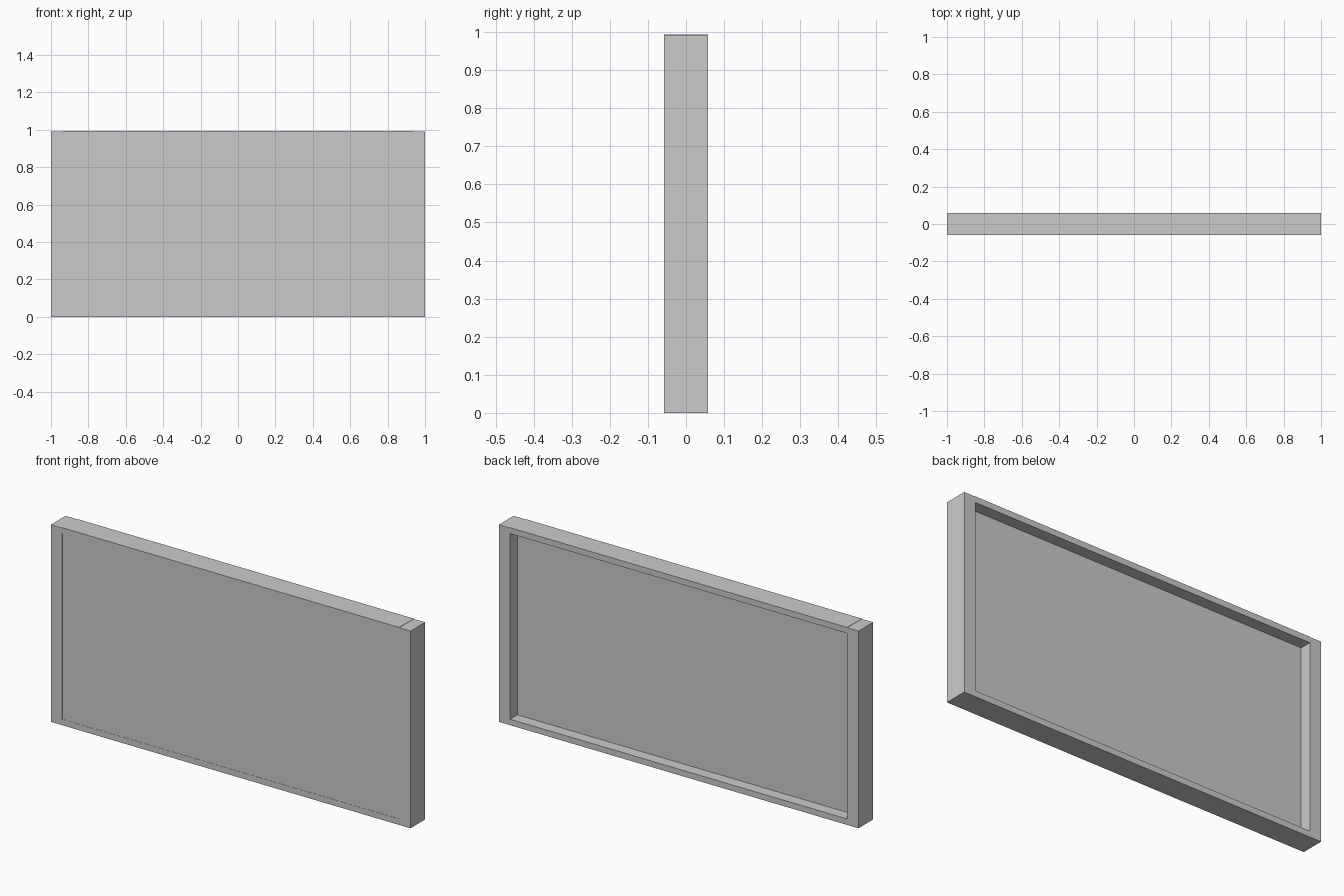
import bpy

if "Cube" in bpy.data.objects:
    bpy.data.objects.remove(bpy.data.objects["Cube"])

W, D, H = 2.0, 0.116, 0.993     # overall size
POST, RAIL = 0.063, 0.03        # post width, rail height


def material(name, v):
    m = bpy.data.materials.new(name)
    m.diffuse_color = (v, v, v, 1)
    m.use_nodes = True
    m.node_tree.nodes["Principled BSDF"].inputs["Base Color"].default_value = m.diffuse_color
    return m


def box(name, lo, hi, mat):
    bpy.ops.mesh.primitive_cube_add(size=1, location=[(a + b) / 2 for a, b in zip(lo, hi)])
    o = bpy.context.object
    o.name = name
    o.scale = [b - a for a, b in zip(lo, hi)]
    bpy.ops.object.transform_apply(location=False, rotation=False, scale=True)
    o.data.materials.append(mat)
    return o


frame_mat = material("frame_grey", 0.55)
panel_mat = material("panel_grey", 0.62)
inner = W / 2 - POST

# Side posts, a hair lower than the top rail
for side, s in (("left", -1), ("right", 1)):
    x0, x1 = sorted((s * inner, s * W / 2))
    box(f"{side}_post", (x0, -D / 2, 0), (x1, D / 2, H - 0.0015), frame_mat)

# Top and bottom rails between the posts
for name, z in (("bottom_rail", 0), ("top_rail", H - RAIL)):
    box(name, (-inner, -D / 2, z), (inner, D / 2, z + RAIL), frame_mat)

# Panel, almost flush at the front and recessed to mid depth at the back
box("panel", (-inner, -D / 2 + 0.001, RAIL), (inner, 0, H - RAIL), panel_mat)
